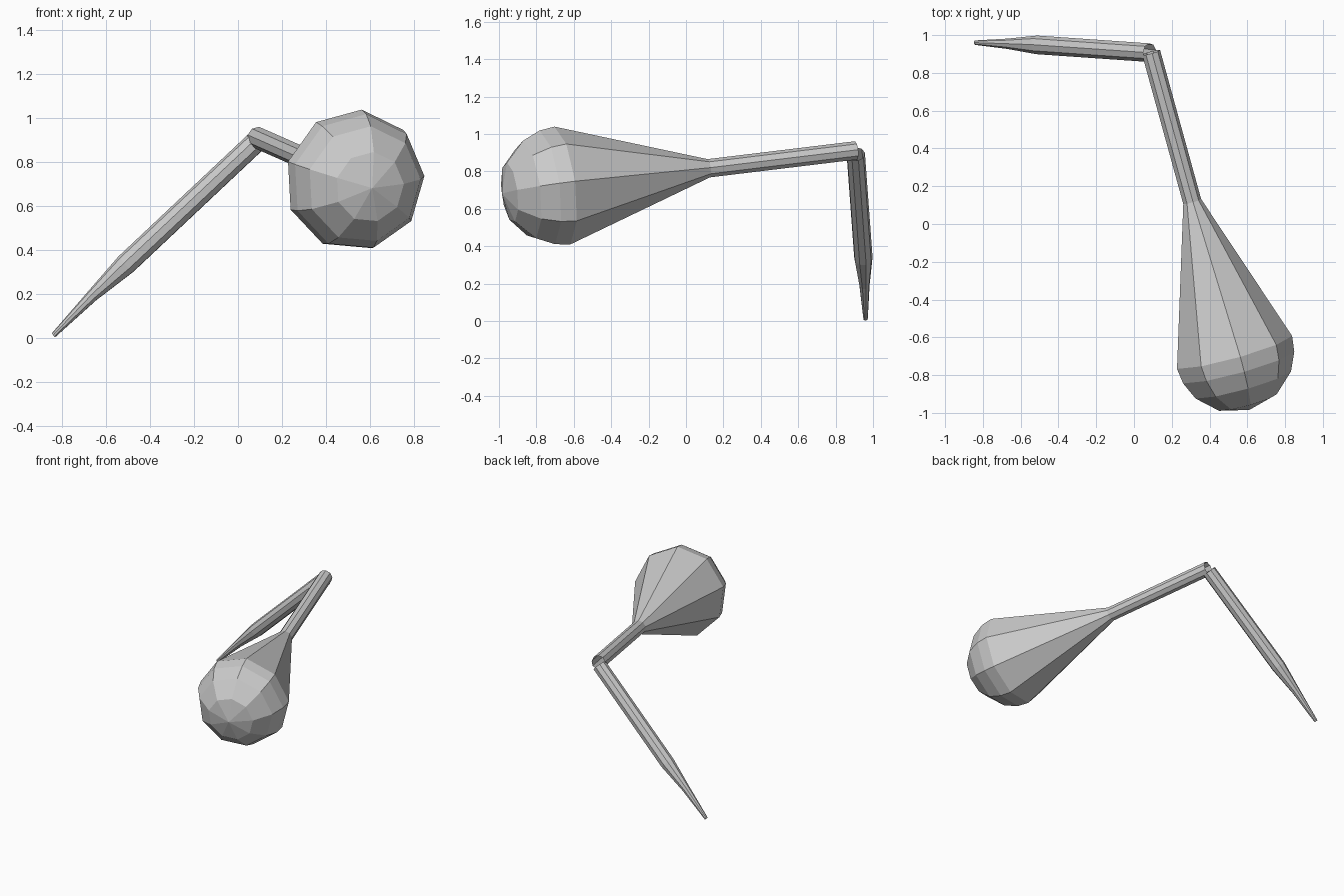
import bpy, bmesh, math
from mathutils import Vector

if "Cube" in bpy.data.objects:
    bpy.data.objects.remove(bpy.data.objects["Cube"])

SIDES = 9


def sweep(name, rings, phase, close_tip):
    """Loft nine-sided rings [(centre, radius)] along one straight axis."""
    axis = (Vector(rings[-1][0]) - Vector(rings[0][0])).normalized()
    up = Vector((0, 0, 1))
    v = (up - axis * up.dot(axis)).normalized()
    u = v.cross(axis)
    bm = bmesh.new()
    loops = []
    for centre, r in rings:
        c = Vector(centre)
        if r == 0:
            loops.append([bm.verts.new(c)])
            continue
        angles = [phase + i * math.tau / SIDES for i in range(SIDES)]
        loops.append([bm.verts.new(c + r * (u * math.cos(a) + v * math.sin(a)))
                      for a in angles])
    for a, b in zip(loops, loops[1:]):
        for i in range(SIDES):
            j = (i + 1) % SIDES
            if len(b) == 1:
                bm.faces.new((a[j], a[i], b[0]))
            else:
                bm.faces.new((a[j], a[i], b[i], b[j]))
    if close_tip:
        bm.faces.new(loops[-1])
    bm.normal_update()
    mesh = bpy.data.meshes.new(name)
    bm.to_mesh(mesh)
    bm.free()
    obj = bpy.data.objects.new(name, mesh)
    bpy.context.collection.objects.link(obj)
    return obj


# Upper arm: thin tube flaring into a rounded bulb
knee = Vector((0.09, 0.908, 0.912))
bulb = Vector((0.526, -0.675, 0.72))
axis = (bulb - knee).normalized()
R = 0.323
rings = [(knee, 0.05), (knee.lerp(bulb, 0.498), 0.05)]
for deg in (0, 15, 34, 60):
    a = math.radians(deg)
    rings.append((bulb + axis * R * math.sin(a), R * math.cos(a)))
rings.append((bulb + axis * R, 0))
sweep("bulb_arm", rings, math.radians(5), False)

# Lower arm: thin tube narrowing to a spike
sweep("spike_arm", [
    ((0.083, 0.907, 0.893), 0.05),
    ((-0.51, 0.948, 0.335), 0.05),
    ((-0.665, 0.954, 0.19), 0.028),
    ((-0.84, 0.96, 0.012), 0.012),
], math.radians(10), True)
